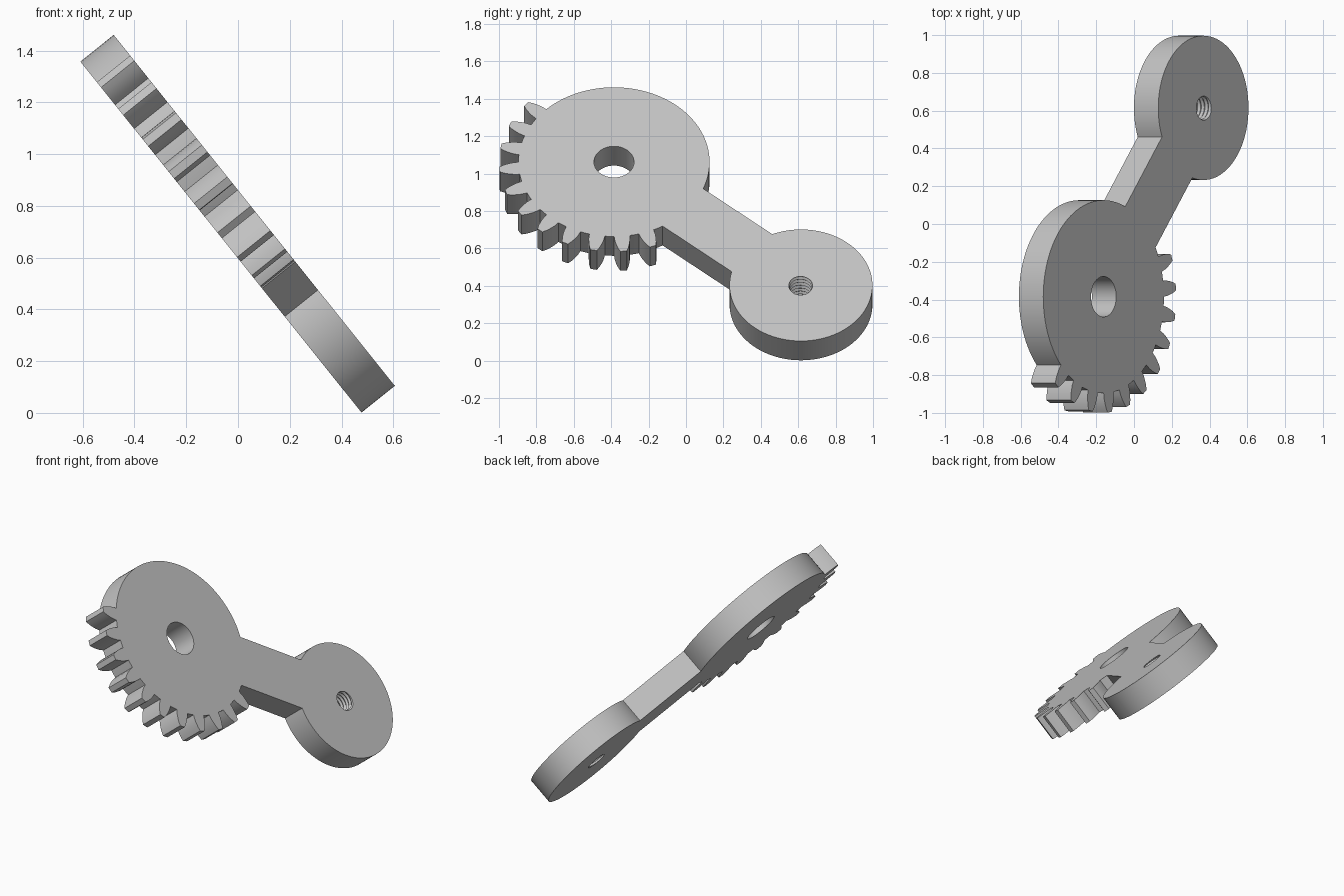
import bpy, bmesh, math
from mathutils import Matrix

cube = bpy.data.objects.get("Cube")
if cube:
    bpy.data.objects.remove(cube, do_unlink=True)

THICK = 0.165
GEAR_R, END_R, ARM_HALF, ARM_LEN = 0.511, 0.382, 0.168, 1.309
TOOTH = [(GEAR_R, 4.7), (0.54, 4.3), (0.565, 3.6), (0.59, 2.75), (0.614, 1.6)]

steel = bpy.data.materials.new("grey_steel")
steel.use_nodes = True
GREY = (0.55, 0.55, 0.55, 1)
steel.diffuse_color = GREY
steel.node_tree.nodes["Principled BSDF"].inputs["Base Color"].default_value = GREY


def make_object(name, bm):
    bmesh.ops.recalc_face_normals(bm, faces=bm.faces[:])
    mesh = bpy.data.meshes.new(name)
    bm.to_mesh(mesh)
    bm.free()
    mesh.materials.append(steel)
    ob = bpy.data.objects.new(name, mesh)
    bpy.context.collection.objects.link(ob)
    return ob


def polar(r, deg, cx=0.0):
    a = math.radians(deg)
    return (cx + r * math.cos(a), r * math.sin(a))


def arc(r, start, end, cx=0.0):
    n = max(1, round(abs(end - start) / 3))
    return [polar(r, start + (end - start) * i / n, cx) for i in range(n + 1)]


# Outline: plain gear rim, eleven teeth, then the round arm end
gear_cut = math.degrees(math.asin(ARM_HALF / GEAR_R))
end_cut = 180 - math.degrees(math.asin(ARM_HALF / END_R))
base = TOOTH[0][1]
outline = arc(GEAR_R, gear_cut, 180 - base)[:-1]
for i in range(11):
    mid = 180 + 15 * i
    outline += [polar(r, mid - h) for r, h in TOOTH]
    outline += [polar(r, mid + h) for r, h in reversed(TOOTH)]
    if i < 10:
        outline.append(polar(GEAR_R, mid + 7.5))
outline += arc(GEAR_R, 330 + base, 360 - gear_cut)[1:]
outline += arc(END_R, -end_cut, end_cut, ARM_LEN)

bm = bmesh.new()
face = bm.faces.new([bm.verts.new((x, y, 0)) for x, y in outline])
solid = bmesh.ops.extrude_face_region(bm, geom=[face])
for v in solid["geom"]:
    if isinstance(v, bmesh.types.BMVert):
        v.co.z -= THICK
plate = make_object("gear_lever", bm)

# Cutter for the plain shaft hole
bm = bmesh.new()
bmesh.ops.create_cone(bm, cap_ends=True, segments=64, radius1=0.107, radius2=0.107,
                      depth=1, matrix=Matrix.Translation((0, 0, -THICK / 2)))
bore = make_object("shaft_hole_cutter", bm)

# Cutter for the threaded hole: a helical ridge, two rows per turn
bm = bmesh.new()
COLS, PITCH = 36, 0.025
ROWS = 26
rows = []
for k in range(ROWS + 1):
    r = 0.059 if k % 2 else 0.068
    row = []
    for j in range(COLS):
        x, y = polar(r, 360 * j / COLS, ARM_LEN)
        row.append(bm.verts.new((x, y, -THICK - 0.08 + PITCH * (k / 2 + j / COLS))))
    rows.append(row)
for k in range(ROWS):
    for j in range(COLS - 1):
        bm.faces.new((rows[k][j], rows[k][j + 1], rows[k + 1][j + 1], rows[k + 1][j]))
    if k + 3 <= ROWS:
        bm.faces.new((rows[k][-1], rows[k + 2][0], rows[k + 3][0], rows[k + 1][-1]))
bmesh.ops.holes_fill(bm, edges=bm.edges[:], sides=0)
bmesh.ops.triangulate(bm, faces=[f for f in bm.faces if len(f.verts) > 4])
thread = make_object("thread_cutter", bm)

# Cut both holes
bpy.ops.object.select_all(action="DESELECT")
plate.select_set(True)
bpy.context.view_layer.objects.active = plate
for cutter in (bore, thread):
    cutter.hide_render = True
    mod = plate.modifiers.new("hole", "BOOLEAN")
    mod.operation = "DIFFERENCE"
    mod.solver = "EXACT"
    mod.object = cutter
    bpy.ops.object.modifier_apply(modifier=mod.name)
    bpy.data.objects.remove(cutter, do_unlink=True)

# Tilt the lever into its pose
plate.data.transform(Matrix.Translation((-0.161, -0.385, 1.062))
                     @ Matrix.Rotation(math.radians(51.3), 4, "Y")
                     @ Matrix.Rotation(math.radians(49.8), 4, "Z"))
bpy.ops.object.shade_smooth_by_angle(angle=math.radians(25))
